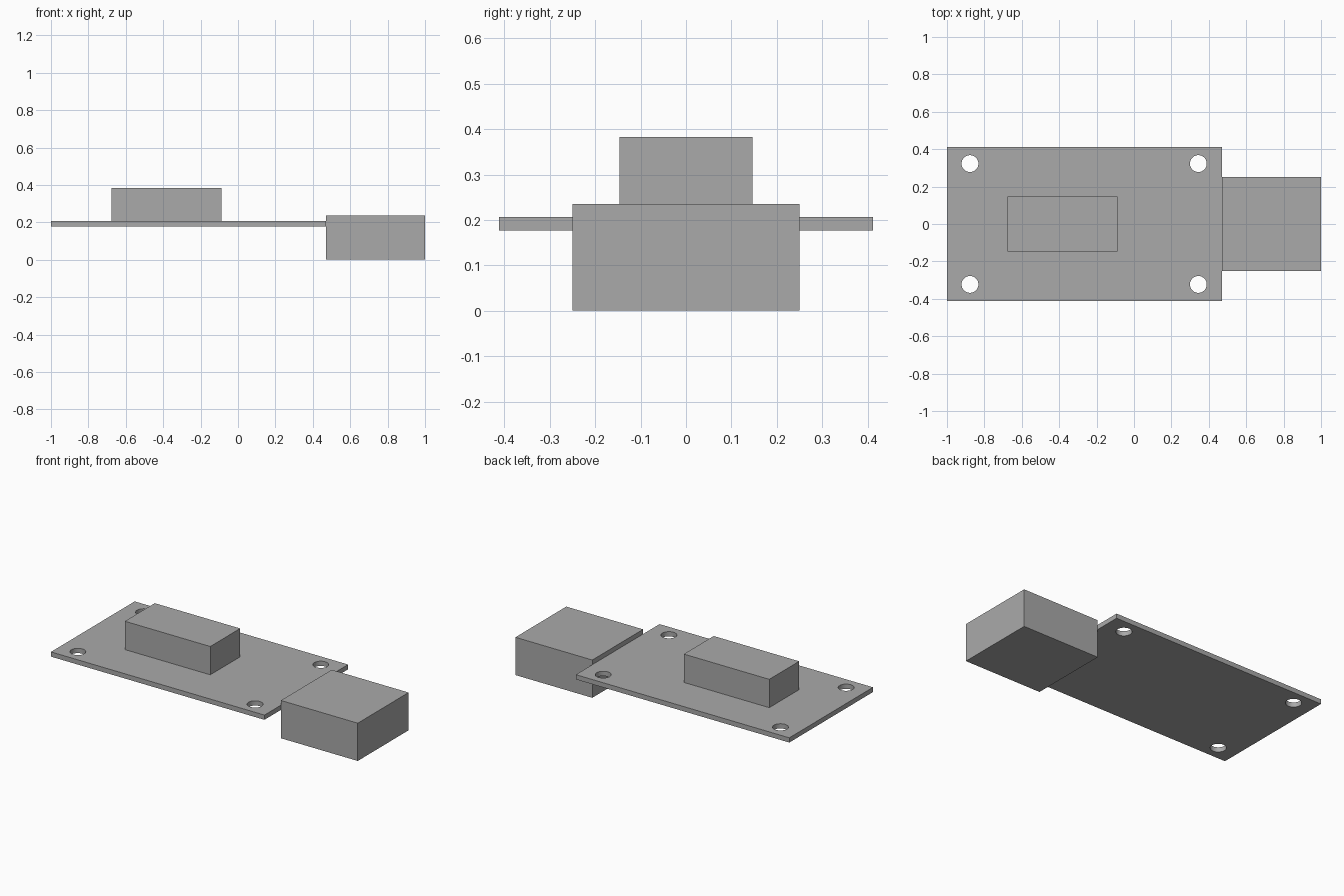
import bpy
import bmesh
from mathutils import Matrix, Vector

old = bpy.data.objects.get("Cube")
if old:
    bpy.data.objects.remove(old, do_unlink=True)

# One plain grey for the whole model
grey = bpy.data.materials.new("plain_grey")
grey.use_nodes = True
colour = (0.4, 0.4, 0.4, 1)
grey.diffuse_color = colour
grey.node_tree.nodes["Principled BSDF"].inputs["Base Color"].default_value = colour


def finish(name, bm):
    mesh = bpy.data.meshes.new(name)
    bm.to_mesh(mesh)
    bm.free()
    mesh.materials.append(grey)
    obj = bpy.data.objects.new(name, mesh)
    bpy.context.collection.objects.link(obj)
    return obj


def box(name, x0, x1, half_y, z0, z1):
    bm = bmesh.new()
    centre = Vector(((x0 + x1) / 2, 0, (z0 + z1) / 2))
    size = Vector((x1 - x0, 2 * half_y, z1 - z0))
    bmesh.ops.create_cube(bm, size=1, matrix=Matrix.LocRotScale(centre, None, size))
    return finish(name, bm)


BOTTOM, TOP, EDGE = 0.1765, 0.206, 0.4706

# Board, chip block and overhanging end connector
board = box("board", -1, EDGE, 0.4118, BOTTOM, TOP)
box("chip_block", -0.6765, -0.088, 0.147, TOP, 0.3824)
box("end_connector", EDGE, 1, 0.25, 0, 0.2353)

# Four mounting holes
bm = bmesh.new()
for x in (-0.877, 0.344):
    for y in (-0.323, 0.323):
        bmesh.ops.create_cone(bm, cap_ends=True, segments=48, radius1=0.045,
                              radius2=0.045, depth=0.2,
                              matrix=Matrix.Translation((x, y, TOP)))
cutter = finish("hole_cutter", bm)
cutter.hide_render = True
cutter.hide_set(True)
cut = board.modifiers.new("mounting_holes", "BOOLEAN")
cut.operation = "DIFFERENCE"
cut.solver = "EXACT"
cut.object = cutter

# Smooth hole walls with sharp rims
bpy.ops.object.select_all(action="DESELECT")
bpy.context.view_layer.objects.active = board
board.select_set(True)
bpy.ops.object.modifier_apply(modifier=cut.name)
bpy.data.objects.remove(cutter, do_unlink=True)
bpy.ops.object.shade_smooth_by_angle()
